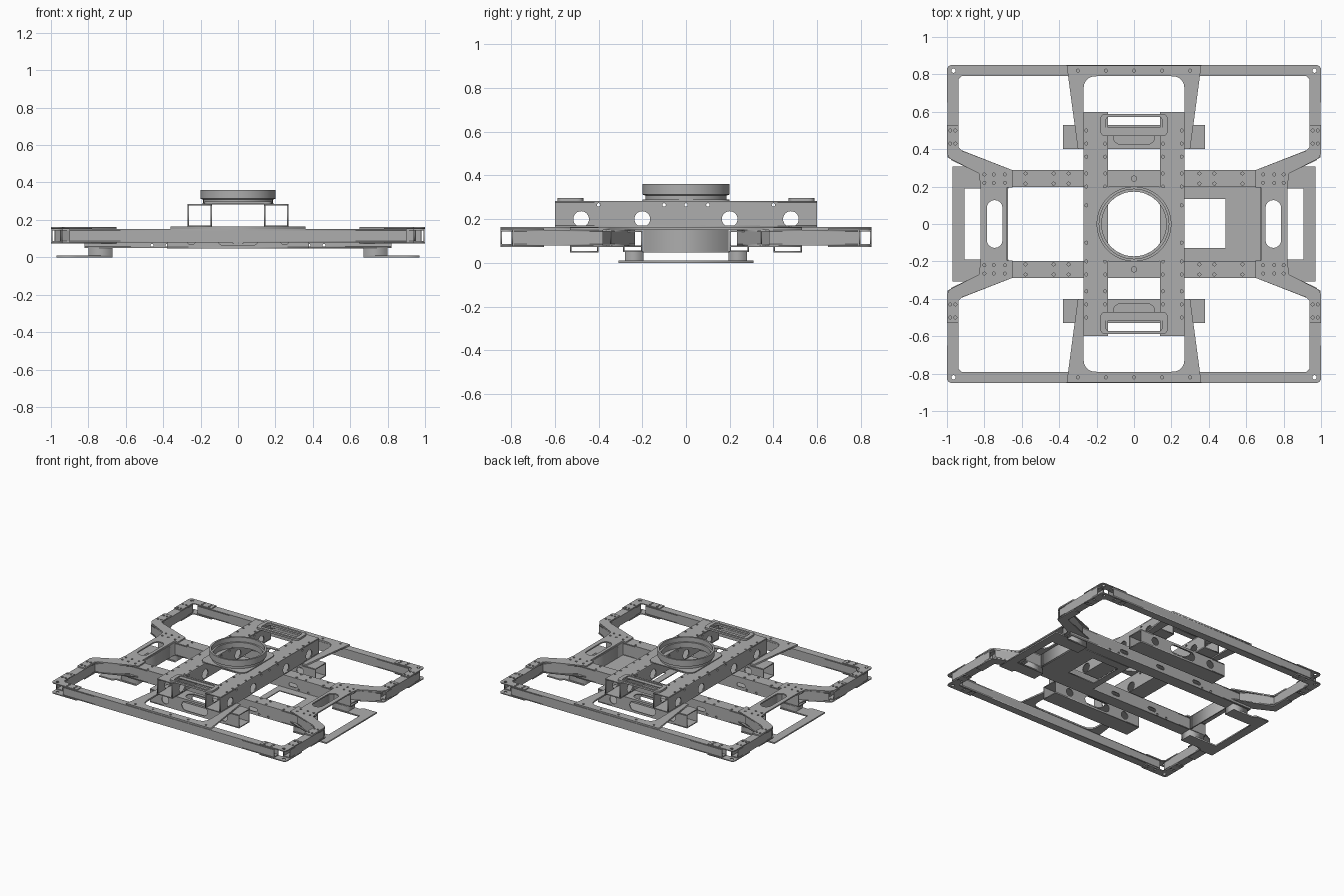
import bpy, bmesh, math
from mathutils import Matrix, Vector

cube = bpy.data.objects.get("Cube")
if cube:
    bpy.data.objects.remove(cube)

grey = bpy.data.materials.new("brushed_grey")
grey.use_nodes = True
COLOUR = (0.42, 0.42, 0.42, 1)
grey.diffuse_color = COLOUR
grey.node_tree.nodes["Principled BSDF"].inputs["Base Color"].default_value = COLOUR
T = 0.007       # sheet thickness
BOLT = 0.008    # bolt hole radius
SIGNS = (-1, 1)


def add_mesh(name, mesh):
    mesh.name = name
    if not mesh.materials:
        mesh.materials.append(grey)
    obj = bpy.data.objects.new(name, mesh)
    bpy.context.collection.objects.link(obj)
    return obj


# --- outlines ---
def rect(x0, x1, y0, y1):
    return [(x0, y0), (x1, y0), (x1, y1), (x0, y1)]


def circle(x, y, r=BOLT, n=10):
    return [(x + r * math.cos(math.tau * i / n), y + r * math.sin(math.tau * i / n)) for i in range(n)]


def fillet(points, r, n=5):
    """Round every corner of a polygon with a quadratic blend."""
    out = []
    for i, p in enumerate(points):
        p = Vector(p)
        a, b = Vector(points[i - 1]) - p, Vector(points[(i + 1) % len(points)]) - p
        d = min(r, a.length * 0.49, b.length * 0.49)
        a, b = p + a.normalized() * d, p + b.normalized() * d
        for k in range(n + 1):
            t = k / n
            out.append(tuple(a * (1 - t) ** 2 + p * 2 * t * (1 - t) + b * t * t))
    return out


def slot(cx, cy, hx, hy, n=8):
    """Stadium with half sizes hx, hy."""
    r, out = min(hx, hy), []
    for i in range(4):
        sx, sy = (1, -1, -1, 1)[i], (1, 1, -1, -1)[i]
        for k in range(n // 2 + 1):
            a = math.pi / 2 * (i + 2 * k / n)
            p = (cx + sx * (hx - r) + r * math.cos(a), cy + sy * (hy - r) + r * math.sin(a))
            if not out or math.dist(p, out[-1]) > 1e-4:
                out.append(p)
    return out[:-1] if math.dist(out[0], out[-1]) < 1e-4 else out


# --- sheet metal ---
def sheet(outline, holes=(), matrix=Matrix(), thick=T):
    """Mesh of a flat sheet with holes, centred on its plane."""
    curve = bpy.data.curves.new("sheet", 'CURVE')
    curve.dimensions, curve.fill_mode, curve.extrude = '2D', 'BOTH', thick / 2
    for loop in [outline, *holes]:
        spline = curve.splines.new('POLY')
        spline.points.add(len(loop) - 1)
        for pt, (x, y) in zip(spline.points, loop):
            pt.co = (x, y, 0, 1)
        spline.use_cyclic_u = True
    temp = bpy.data.objects.new("sheet", curve)
    mesh = bpy.data.meshes.new_from_object(temp)
    bpy.data.objects.remove(temp)
    bpy.data.curves.remove(curve)
    mesh.transform(matrix)
    return mesh


def plate(name, outline, z, holes=(), thick=T):
    return add_mesh(name, sheet(outline, holes, Matrix.Translation((0, 0, z)), thick))


def tube(name, start, end, width, z0, z1, side_holes=(), top_holes=()):
    """Open-ended box tube; holes are given along the length from its middle."""
    a, b = Vector(start), Vector(end)
    half, mid, h = (b - a).length / 2, (a + b) / 2, (z1 - z0) / 2
    place = Matrix.Translation((mid.x, mid.y, (z0 + z1) / 2)) @ Matrix.Rotation(math.atan2(b.y - a.y, b.x - a.x), 4, 'Z')
    bm = bmesh.new()
    for s in SIGNS:
        lid = Matrix.Translation((0, 0, s * (h - T / 2)))
        side = Matrix.Translation((0, s * (width - T) / 2, 0)) @ Matrix.Rotation(math.pi / 2, 4, 'X')
        for outline, holes, m in ((rect(-half, half, -width / 2, width / 2), top_holes if s > 0 else (), lid),
                                  (rect(-half, half, -h + T, h - T), side_holes, side)):
            mesh = sheet(outline, holes, place @ m)
            bm.from_mesh(mesh)
            bpy.data.meshes.remove(mesh)
    mesh = bpy.data.meshes.new(name)
    bm.to_mesh(mesh)
    bm.free()
    return add_mesh(name, mesh)


def box(name, x0, x1, y0, y1, z0, z1):
    return plate(name, rect(x0, x1, y0, y1), (z0 + z1) / 2, (), z1 - z0)


# --- upper twin beams ---
for s in SIGNS:
    sides = [circle(y, -0.023, 0.036, 24) for y in (-0.48, -0.2, 0.2, 0.48)]
    sides += [circle(y, 0.042) for y in (-0.4, -0.1, 0, 0.1, 0.4)]
    tops = [circle(y * q, x) for y in (0.1, 0.2, 0.27, 0.36, 0.43, 0.5) for q in SIGNS for x in (-0.05, 0.05)]
    tube("upper_beam", (s * 0.205, -0.6), (s * 0.205, 0.6), 0.13, 0.163, 0.284, sides, tops)

# --- turret ring and its mounting plate ---
plate("ring_mount_plate", fillet(rect(-0.19, 0.19, -0.2, 0.2), 0.06), 0.287, [circle(0, 0, 0.173, 48)])
profile = [(0.173, 0.284), (0.186, 0.284), (0.186, 0.308), (0.2, 0.313), (0.2, 0.36),
           (0.186, 0.36), (0.186, 0.325), (0.173, 0.325)]
bm = bmesh.new()
N = 64
loops = [[bm.verts.new((r * math.cos(math.tau * i / N), r * math.sin(math.tau * i / N), z)) for i in range(N)]
         for r, z in profile]
for j, lower in enumerate(loops):
    upper = loops[(j + 1) % len(loops)]
    for i in range(N):
        k = (i + 1) % N
        bm.faces.new((lower[i], lower[k], upper[k], upper[i]))
mesh = bpy.data.meshes.new("turret_ring")
bm.to_mesh(mesh)
bm.free()
ring = add_mesh("turret_ring", mesh)
ring.select_set(True)
bpy.context.view_layer.objects.active = ring
bpy.ops.object.shade_smooth_by_angle(angle=math.radians(30))

for s in SIGNS:
    # --- long lower rails ---
    rail_sides = [slot(x, -0.01, 0.035, 0.014) for x in (-0.33, 0, 0.33)]
    rail_sides += [circle(x * q, -0.035) for x in (0.38, 0.46) for q in SIGNS]
    rail_tops = [circle(x * q, y) for x in (0.35, 0.43, 0.58) for q in SIGNS for y in (-0.027, 0.027)]
    rail_tops.append(circle(0, 0, 0.014, 16))
    tube("lower_rail", (-0.82, s * 0.243), (0.82, s * 0.243), 0.09, 0.05, 0.148, rail_sides, rail_tops)

    # --- cross tubes and handles under and over the beams ---
    oval = slot(0, 0, 0.11, 0.04)
    tube("cross_tube", (-0.38, s * 0.465), (0.38, s * 0.465), 0.13, 0.047, 0.15,
         [slot(0, 0, 0.11, 0.035), circle(-0.25, 0, 0.03, 20), circle(0.25, 0, 0.03, 20)], [oval])
    y0, y1 = sorted((s * 0.47, s * 0.588))
    plate("handle_frame", fillet(rect(-0.18, 0.18, y0, y1), 0.03), 0.291,
          [fillet(rect(-0.15, 0.15, y0 + 0.015, y1 - 0.015), 0.02)], 0.014)
    bar0, bar1 = sorted((s * 0.485, s * 0.515))
    box("handle_bar", -0.15, 0.15, bar0, bar1, 0.284, 0.291)

    # --- front and back rails with tapered support plates ---
    tube("end_rail", (-0.9, s * 0.82), (0.9, s * 0.82), 0.058, 0.08, 0.15)
    support = [(-0.36, s * 0.848), (-0.3, s * 0.4), (-0.27, s * 0.4)]
    inner = fillet([(-0.27, s * 0.4), (-0.27, s * 0.79), (0.27, s * 0.79), (0.27, s * 0.4)], 0.07)
    inner = [p for p in inner if abs(p[1]) > 0.6]
    support += inner + [(0.27, s * 0.4), (0.3, s * 0.4), (0.36, s * 0.848)]
    plate("support_plate", support, 0.158, [circle(x, s * 0.82) for x in (-0.3, -0.15, 0, 0.15, 0.3)], 0.012)

    # --- corner joints, side rails and diagonal braces ---
    for q in SIGNS:
        corner = [(0.78, 0.85), (0.98, 0.85), (0.993, 0.843), (1, 0.83), (1, 0.65),
                  (0.937, 0.65), (0.937, 0.775), (0.922, 0.79), (0.78, 0.79)]
        corner = [(q * x, s * y) for x, y in corner]
        holes = [circle(q * x, s * y) for x in (0.81, 0.87) for y in (0.808, 0.834)]
        holes += [circle(q * x, s * y) for x in (0.955, 0.983) for y in (0.67, 0.735)]
        holes.append(circle(q * 0.965, s * 0.82, 0.012, 14))
        for z in (0.154, 0.076):
            plate("corner_plate", corner, z, holes)
        tube("side_rail", (q * 0.968, s * 0.38), (q * 0.968, s * 0.79), 0.06, 0.08, 0.15)
        tube("diagonal_brace", (q * 0.965, s * 0.375), (q * 0.73, s * 0.265), 0.072, 0.08, 0.15)
        bend = [(0.997, 0.53), (0.937, 0.53), (0.937, 0.4), (0.65, 0.288), (0.65, 0.2), (0.82, 0.2), (0.83, 0.27), (0.997, 0.355)]
        plate("bend_plate", [(q * x, s * y) for x, y in bend], 0.076)

        # skid feet
        leg_x0, leg_x1 = sorted((q * 0.67, q * 0.8))
        leg_y0, leg_y1 = sorted((s * 0.195, s * 0.28))
        box("skid_leg", leg_x0, leg_x1, leg_y0, leg_y1, 0.01, 0.05)

for q in SIGNS:
    # --- branching end brackets ---
    arm = [(0.68, 0.195), (0.65, 0.195), (0.65, 0.288), (0.92, 0.392), (0.937, 0.41), (0.937, 0.53),
           (1, 0.53), (1, 0.375), (0.985, 0.35), (0.83, 0.27), (0.82, 0.2)]
    outline = arm + [(x, -y) for x, y in reversed(arm)]
    holes = [slot(q * 0.745, 0, 0.042, 0.128)]
    for s in SIGNS:
        holes += [circle(q * x, s * y) for x in (0.955, 0.983) for y in (0.43, 0.5)]
        holes += [circle(q * x, s * y) for x in (0.69, 0.75, 0.8) for y in (0.22, 0.265)]
    plate("end_bracket", [(q * x, y) for x, y in outline], 0.156, holes, 0.01)

    # --- end wall and skid plates ---
    wall_x0, wall_x1 = sorted((q * 0.675, q * 0.683))
    box("end_wall", wall_x0, wall_x1, -0.195, 0.195, 0.055, 0.151)
    half = [(0.67, 0.19), (0.67, 0.285), (0.84, 0.285), (0.86, 0.308), (0.97, 0.308)]
    skid = [(0.905, 0.19)] + half + [(x, -y) for x, y in reversed(half)] + [(0.905, -0.19)]
    plate("skid_plate", [(q * x, y) for x, y in skid], 0.005, (), 0.01)

# --- floor tray with a square opening ---
plate("floor_tray", rect(0.21, 0.68, -0.2, 0.2), 0.05, [rect(0.26, 0.49, -0.127, 0.135)])
